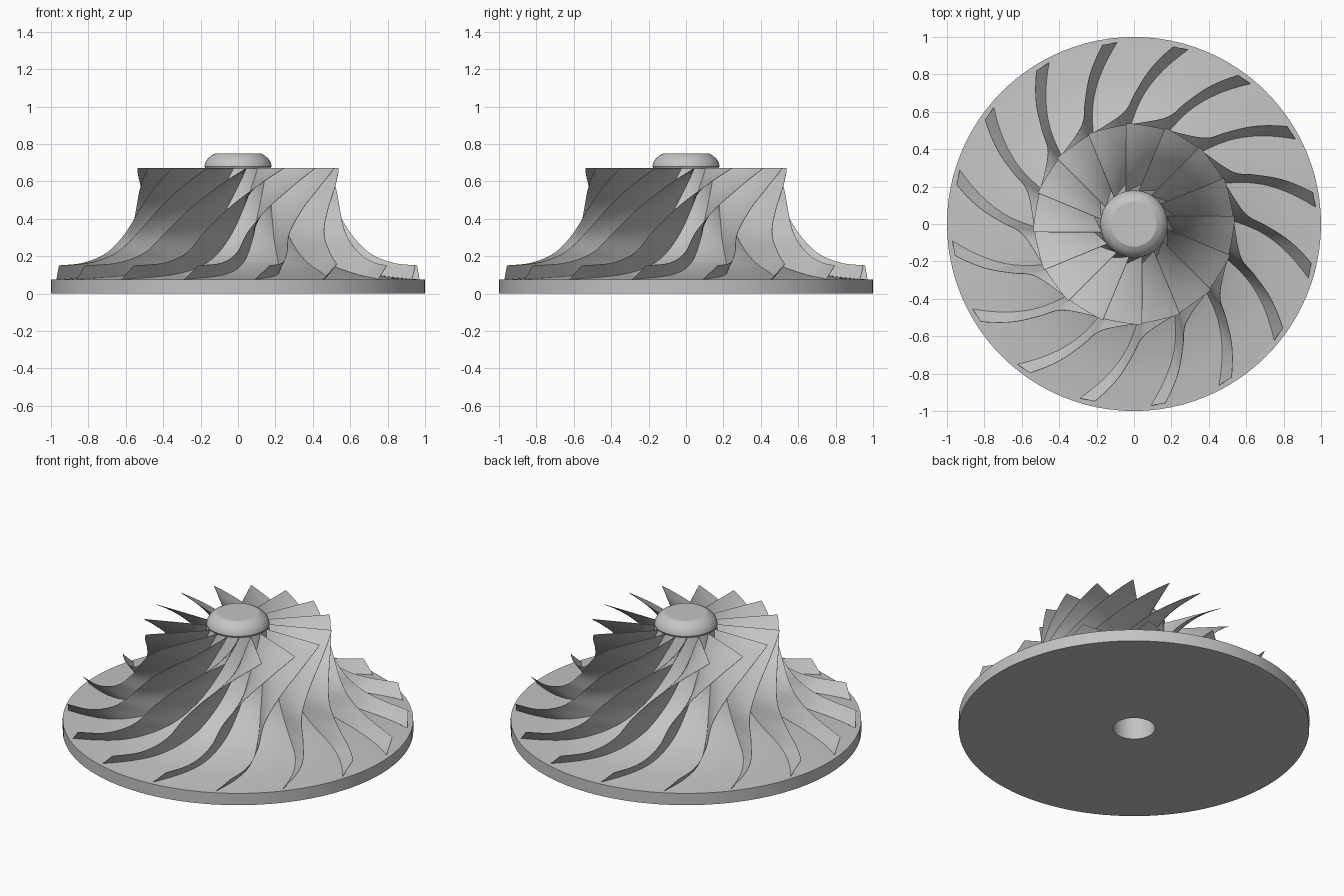
import bpy, bmesh, math
from mathutils import Vector

if "Cube" in bpy.data.objects:
    bpy.data.objects.remove(bpy.data.objects["Cube"])

BLADES = 16
SEGMENTS = 96
STEPS = 6

# One metal colour for the whole wheel
metal = bpy.data.materials.new("grey metal")
metal.use_nodes = True
metal.diffuse_color = (0.55, 0.55, 0.55, 1)
metal.node_tree.nodes["Principled BSDF"].inputs["Base Color"].default_value = metal.diffuse_color

# Blade root on the hub and free edge: radius, height, sweep in degrees
ROOT = [(0.175, 0.67, 10), (0.2, 0.55, -8), (0.245, 0.42, -24), (0.34, 0.28, -37),
        (0.49, 0.17, -46), (0.71, 0.105, -54.5), (0.975, 0.075, -66.8)]
EDGE = [(0.54, 0.67, 0), (0.53, 0.58, -15), (0.545, 0.46, -32), (0.6, 0.33, -44.5),
        (0.7, 0.22, -50), (0.83, 0.165, -55.5), (0.972, 0.15, -62.1)]


def smooth_path(points):
    """Catmull-Rom curve through the points."""
    p = [Vector(q) for q in points]
    p = [2 * p[0] - p[1]] + p + [2 * p[-1] - p[-2]]
    path = []
    for a, b, c, d in zip(p, p[1:], p[2:], p[3:]):
        for i in range(STEPS):
            t = i / STEPS
            path.append(0.5 * (2 * b + (c - a) * t + (2 * a - 5 * b + 4 * c - d) * t ** 2
                               + (3 * b - a - 3 * c + d) * t ** 3))
    return path + [p[-2]]


def polar(r, z, degrees):
    a = math.radians(degrees)
    return Vector((r * math.cos(a), r * math.sin(a), z))


def finish(name, bm, angle):
    bmesh.ops.recalc_face_normals(bm, faces=bm.faces)
    mesh = bpy.data.meshes.new(name)
    bm.to_mesh(mesh)
    bm.free()
    mesh.materials.append(metal)
    obj = bpy.data.objects.new(name, mesh)
    bpy.context.collection.objects.link(obj)
    bpy.ops.object.select_all(action="DESELECT")
    obj.select_set(True)
    bpy.context.view_layer.objects.active = obj
    bpy.ops.object.shade_smooth_by_angle(angle=math.radians(angle))
    return obj


root, edge = smooth_path(ROOT), smooth_path(EDGE)

# Hub: blind bore, flat back, rim, flared body and rounded nose in one lathe
profile = [(0, 0.6), (0.12, 0.6), (0.12, 0), (1, 0), (1, 0.074)]
profile += [(p.x, p.y) for p in reversed(root)]
profile += [(0.18, 0.68), (0.176, 0.7), (0.163, 0.72), (0.145, 0.737), (0.12, 0.75), (0, 0.75)]
bm = bmesh.new()
verts = [bm.verts.new((r, 0, z)) for r, z in profile]
lines = [bm.edges.new(pair) for pair in zip(verts, verts[1:])]
bmesh.ops.spin(bm, geom=verts + lines, cent=(0, 0, 0), axis=(0, 0, 1),
               angle=math.tau, steps=SEGMENTS)
bmesh.ops.remove_doubles(bm, verts=bm.verts, dist=0.0002)
finish("hub", bm, 25)

# Blade: straight rulings from the root to the free edge
bm = bmesh.new()
ROWS = 8
grid = [[bm.verts.new(polar(*a).lerp(polar(*b), j / ROWS)) for j in range(ROWS + 1)]
        for a, b in zip(root, edge)]
for near, far in zip(grid, grid[1:]):
    for j in range(ROWS):
        bm.faces.new((near[j], near[j + 1], far[j + 1], far[j]))
for e in bm.edges:
    e.smooth = not e.is_boundary
blade = finish("blade_1", bm, 40)
thin = blade.modifiers.new("thickness", "SOLIDIFY")
thin.thickness = 0.002
thin.offset = 0

# Ring of blades
for i in range(BLADES):
    obj = blade
    if i:
        obj = blade.copy()
        obj.name = f"blade_{i + 1}"
        bpy.context.collection.objects.link(obj)
    obj.rotation_euler.z = math.radians(4.6) + math.tau * i / BLADES
